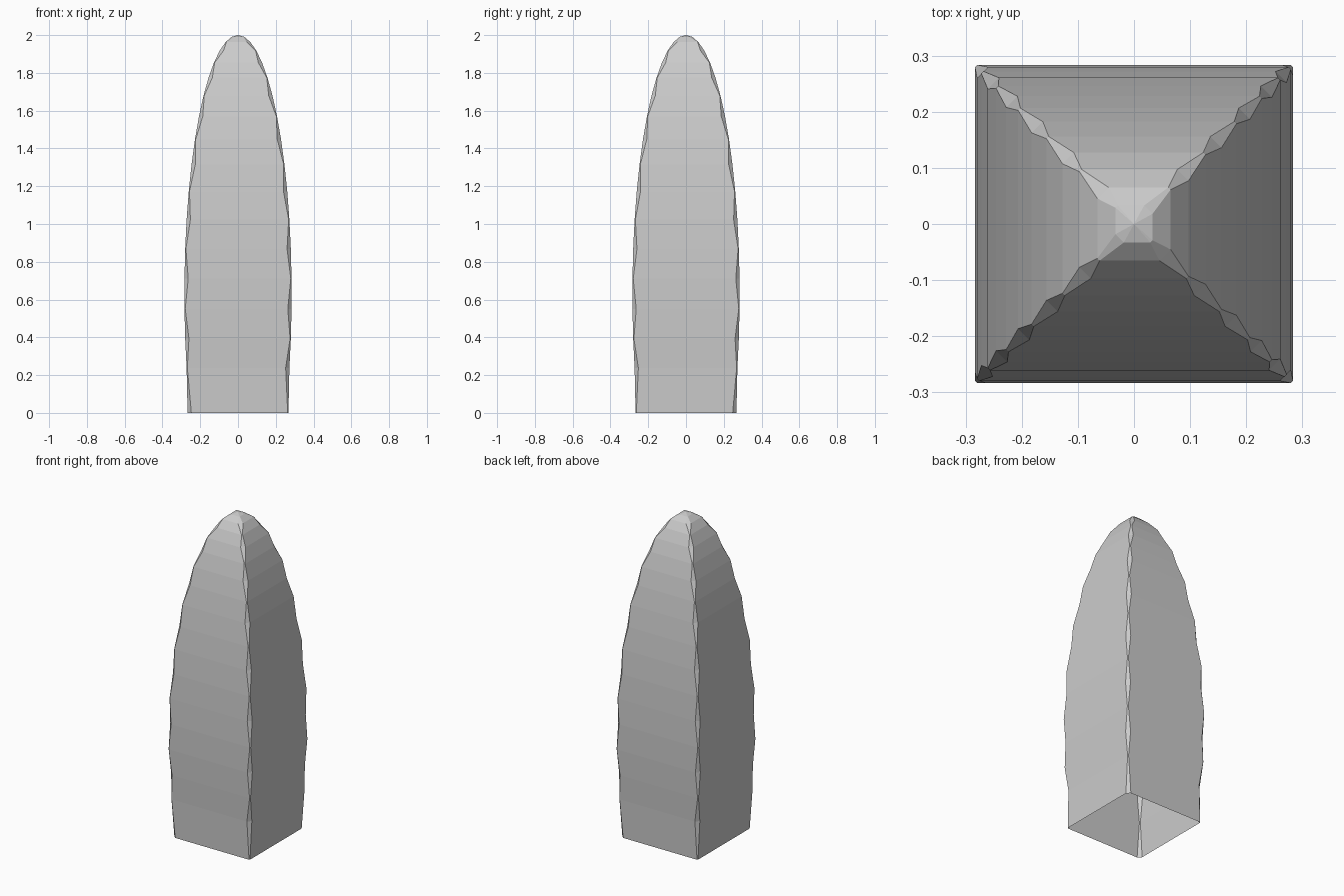
import bpy, bmesh, math

if "Cube" in bpy.data.objects:
    bpy.data.objects.remove(bpy.data.objects["Cube"])

# Ogive profile: ellipse centred at z = CZ, square in section
W, CZ, H = 0.284, 0.63, 2.0
STEPS = 17
END = math.pi / 2 + math.asin(CZ / (H - CZ) * 0.86)

bm = bmesh.new()
apex = bm.verts.new((0, 0, H))
rings = []
for k in range(1, STEPS + 1):
    t = END * k / STEPS
    w = W * math.sin(t)
    z = CZ + (H - CZ) * math.cos(t)
    if k == STEPS:
        w, z = 0.267, 0.0
    ring = []
    # Chipped corners: the cut is wide and narrow by turns
    for c in range(4):
        cut = min(0.02 if (k + c) % 2 else 0.004, w * 0.45)
        for x, y in ((w, w - cut), (w - cut, w)):
            for _ in range(c):
                x, y = -y, x
            ring.append(bm.verts.new((x, y, z)))
    rings.append(ring)

# Rounded tip
for i in range(8):
    bm.faces.new((apex, rings[0][i], rings[0][(i + 1) % 8]))

# Side walls, open underneath
for a, b in zip(rings, rings[1:]):
    for i in range(8):
        j = (i + 1) % 8
        bm.faces.new((a[i], b[i], b[j], a[j]))

bmesh.ops.recalc_face_normals(bm, faces=bm.faces)
mesh = bpy.data.meshes.new("pointed_shell")
bm.to_mesh(mesh)
bm.free()
shell = bpy.data.objects.new("pointed_shell", mesh)
bpy.context.collection.objects.link(shell)
